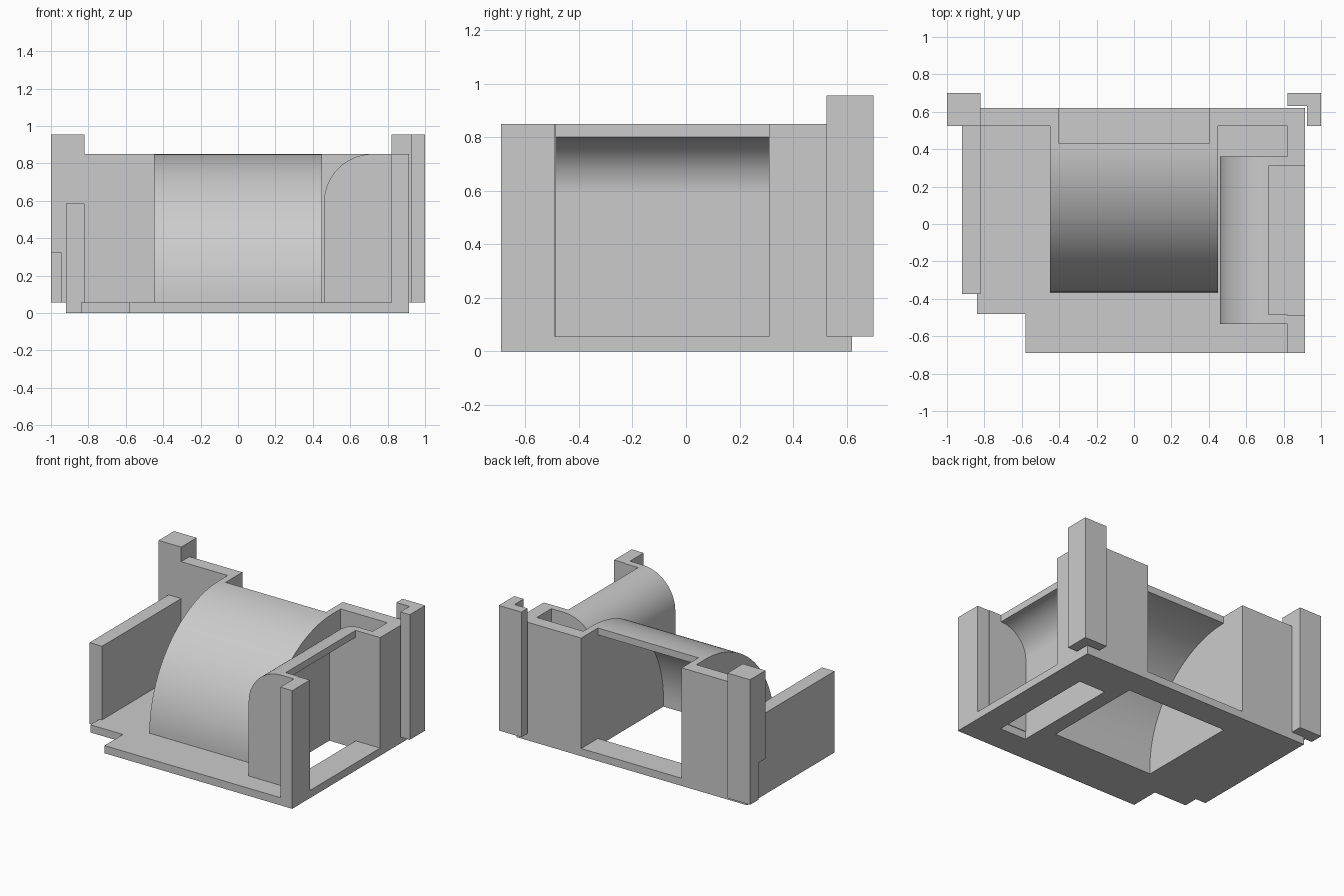
import bpy
import bmesh
from math import sin, cos, pi, radians

cube = bpy.data.objects.get("Cube")
if cube:
    bpy.data.objects.remove(cube, do_unlink=True)

GREY = (0.6, 0.6, 0.6, 1)
grey = bpy.data.materials.new("plain_grey")
grey.use_nodes = True
grey.diffuse_color = GREY
grey.node_tree.nodes["Principled BSDF"].inputs["Base Color"].default_value = GREY

FLOOR, TOP, COLUMN_TOP = 0.055, 0.85, 0.955


def prism(name, profile, axis, lo, hi):
    """Extrude a 2D profile along an axis: x takes (y, z), y takes (x, z), z takes (x, y)."""
    place = {"x": lambda a, b, t: (t, a, b),
             "y": lambda a, b, t: (a, t, b),
             "z": lambda a, b, t: (a, b, t)}[axis]
    bm = bmesh.new()
    rings = [[bm.verts.new(place(a, b, t)) for a, b in profile] for t in (lo, hi)]
    for ring in rings:
        bm.faces.new(ring)
    n = len(profile)
    for i in range(n):
        j = (i + 1) % n
        bm.faces.new((rings[0][i], rings[0][j], rings[1][j], rings[1][i]))
    bmesh.ops.recalc_face_normals(bm, faces=bm.faces)
    mesh = bpy.data.meshes.new(name)
    bm.to_mesh(mesh)
    bm.free()
    mesh.materials.append(grey)
    obj = bpy.data.objects.new(name, mesh)
    bpy.context.collection.objects.link(obj)
    return obj


def box(name, x0, x1, y0, y1, z0, z1):
    return prism(name, [(x0, y0), (x1, y0), (x1, y1), (x0, y1)], "z", z0, z1)


def carve(obj, *cutters):
    """Subtract the cutters, then remove them."""
    bpy.context.view_layer.objects.active = obj
    for cutter in cutters:
        cutter.hide_render = True
        mod = obj.modifiers.new("cut", "BOOLEAN")
        mod.operation, mod.solver, mod.object = "DIFFERENCE", "EXACT", cutter
        bpy.ops.object.modifier_apply(modifier=mod.name)
        bpy.data.objects.remove(cutter, do_unlink=True)


def smooth(obj):
    bpy.ops.object.select_all(action="DESELECT")
    obj.select_set(True)
    bpy.context.view_layer.objects.active = obj
    bpy.ops.object.shade_smooth_by_angle(angle=radians(30))


def arc(centre, z, r, steps=40):
    """Quarter circle rising from the low side to the crown."""
    return [(centre - r * cos(pi / 2 * i / steps), z + r * sin(pi / 2 * i / steps))
            for i in range(steps + 1)]


def hood(name, axis, lo, hi, crown, spring, radius, back, wall=0.05):
    """Hollow quarter-round hood, open behind the crown and underneath."""
    foot = [] if spring <= FLOOR else [(crown - radius, FLOOR)]
    shell = prism(name, foot + arc(crown, spring, radius) + [(back, TOP), (back, FLOOR)],
                  axis, lo, hi)
    inner = radius - wall
    hollow = ([(crown - inner, -0.1)] + arc(crown, spring, inner)
              + [(crown, 1.2), (back + 0.2, 1.2), (back + 0.2, -0.1)])
    carve(shell, prism("hood_cutter", hollow, axis, lo + wall, hi - wall))
    smooth(shell)


# Floor plate with a stepped corner and an opening under each hood
outline = [(-0.58, -0.69), (0.915, -0.69), (0.915, 0.62), (-0.92, 0.62),
           (-0.92, -0.375), (-0.84, -0.375), (-0.84, -0.48), (-0.58, -0.48)]
floor = prism("floor_plate", outline, "z", 0, FLOOR)
carve(floor,
      box("main_opening", -0.40, 0.40, -0.315, 0.43, -0.1, 0.2),
      box("side_opening", 0.51, 0.72, -0.49, 0.31, -0.1, 0.2))

# Hoods
hood("main_hood", "x", -0.45, 0.45, crown=0.43, spring=FLOOR, radius=0.795, back=0.525)
hood("side_hood", "y", -0.535, 0.36, crown=0.72, spring=0.59, radius=0.26, back=0.82)

# Walls around the plate
box("low_side_wall", -0.92, -0.82, -0.375, 0.525, FLOOR, 0.585)
box("back_wall_right", -0.92, -0.40, 0.525, 0.62, FLOOR, TOP)
corner = [(0.40, 0.525), (0.82, 0.525), (0.82, 0.31), (0.915, 0.31), (0.915, 0.62), (0.40, 0.62)]
prism("back_corner_wall", corner, "z", FLOOR, TOP)
box("front_post", 0.82, 0.915, -0.69, -0.49, FLOOR, TOP)

# Corner columns: one square with a small foot notch, one angled around the wall corner
column = box("square_column", -1, -0.82, 0.525, 0.70, FLOOR, COLUMN_TOP)
carve(column, box("foot_notch", -1.1, -0.945, 0.4, 0.605, -0.1, 0.32))
angle = [(0.925, 0.525), (1, 0.525), (1, 0.70), (0.82, 0.70), (0.82, 0.63), (0.925, 0.63)]
prism("angle_column", angle, "z", FLOOR, COLUMN_TOP)
